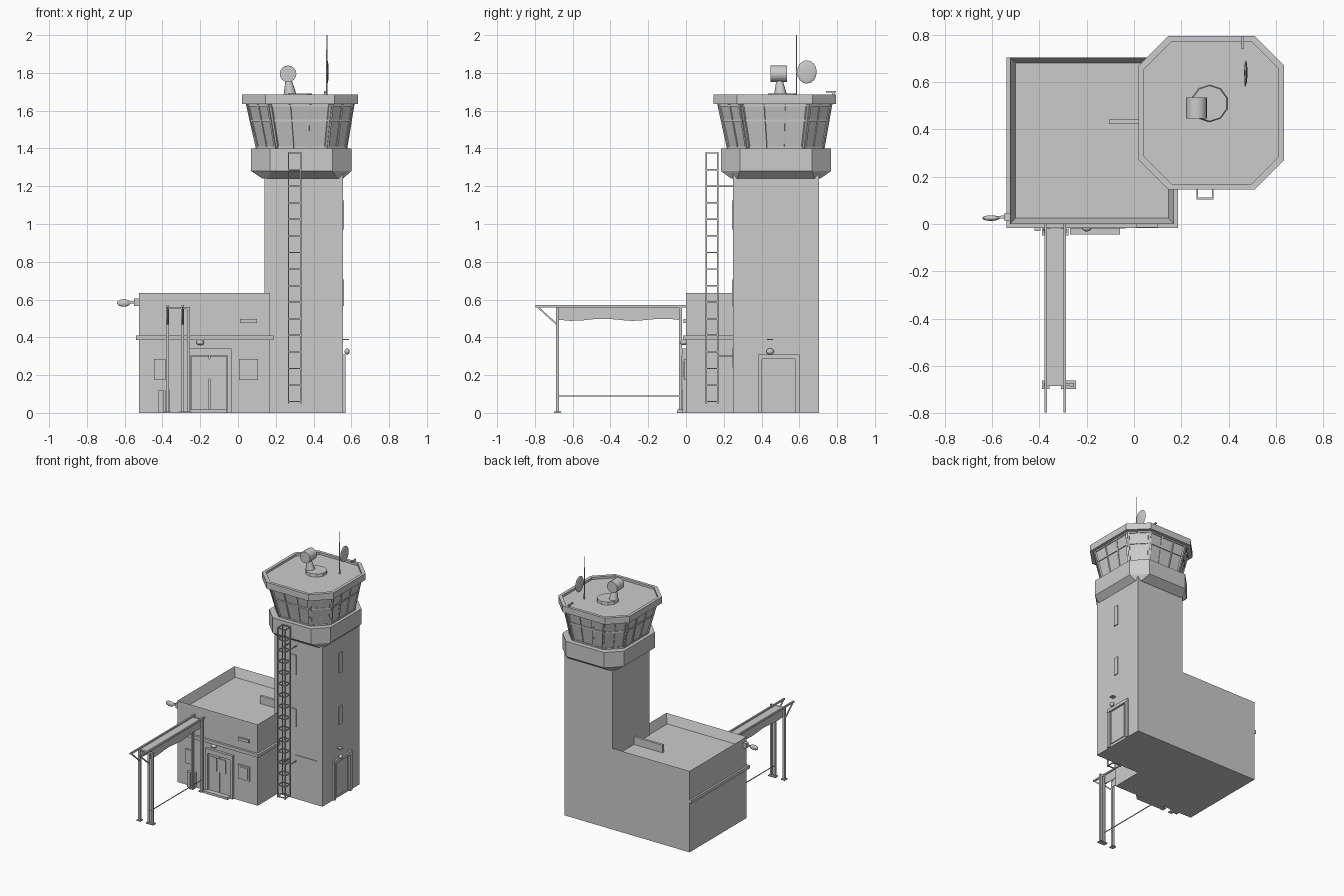
import bpy, bmesh, math
from mathutils import Vector, Matrix

if "Cube" in bpy.data.objects:
    bpy.data.objects.remove(bpy.data.objects["Cube"])


def finish(name, bm, smooth=False):
    bmesh.ops.recalc_face_normals(bm, faces=bm.faces)
    me = bpy.data.meshes.new(name)
    bm.to_mesh(me)
    bm.free()
    ob = bpy.data.objects.new(name, me)
    bpy.context.collection.objects.link(ob)
    if smooth:
        bpy.context.view_layer.objects.active = ob
        ob.select_set(True)
        bpy.ops.object.shade_smooth_by_angle(angle=math.radians(40))
        ob.select_set(False)
    return ob


def add_box(bm, x0, x1, y0, y1, z0, z1):
    m = Matrix.Translation(((x0 + x1) / 2, (y0 + y1) / 2, (z0 + z1) / 2))
    return bmesh.ops.create_cube(bm, size=1, matrix=m @ Matrix.Diagonal((x1 - x0, y1 - y0, z1 - z0, 1)))


def boxes(name, *dims):
    bm = bmesh.new()
    for d in dims:
        add_box(bm, *d)
    return finish(name, bm)


def beams(name, pairs, w, d=None):
    """Square bars between pairs of points."""
    bm = bmesh.new()
    for a, b in pairs:
        a, b = Vector(a), Vector(b)
        q = (b - a).to_track_quat('Z', 'Y').to_matrix().to_4x4()
        m = Matrix.Translation((a + b) / 2) @ q @ Matrix.Diagonal((w, d or w, (b - a).length, 1))
        bmesh.ops.create_cube(bm, size=1, matrix=m)
    return finish(name, bm)


def cone(name, a, b, r1, r2, n=12, smooth=True):
    a, b = Vector(a), Vector(b)
    m = Matrix.Translation((a + b) / 2) @ (b - a).to_track_quat('Z', 'Y').to_matrix().to_4x4()
    bm = bmesh.new()
    bmesh.ops.create_cone(bm, cap_ends=True, segments=n, radius1=r1, radius2=r2,
                          depth=(b - a).length, matrix=m)
    return finish(name, bm, smooth)


def ball(name, loc, scale):
    bm = bmesh.new()
    bmesh.ops.create_uvsphere(bm, u_segments=14, v_segments=8, radius=1,
                              matrix=Matrix.Translation(loc) @ Matrix.Diagonal((*scale, 1)))
    return finish(name, bm, True)


def octagon(x0, x1, y0, y1, c, z):
    """Rectangle with chamfered corners, starting on the front edge."""
    return [Vector((x, y, z)) for x, y in (
        (x0 + c, y0), (x1 - c, y0), (x1, y0 + c), (x1, y1 - c),
        (x1 - c, y1), (x0 + c, y1), (x0, y1 - c), (x0, y0 + c))]


def loft(name, rings):
    bm = bmesh.new()
    rs = [[bm.verts.new(p) for p in r] for r in rings]
    for a, b in zip(rs, rs[1:]):
        for i in range(8):
            j = (i + 1) % 8
            bm.faces.new((a[i], a[j], b[j], b[i]))
    bm.faces.new(rs[0][::-1])
    bm.faces.new(rs[-1])
    return finish(name, bm)


# Annex with a sunken flat roof behind a parapet
bm = bmesh.new()
add_box(bm, -0.525, 0.17, 0, 0.705, 0, 0.635)
bm.faces.ensure_lookup_table()
top = max(bm.faces, key=lambda f: f.calc_center_median().z)
bmesh.ops.inset_region(bm, faces=[top], thickness=0.035)
bmesh.ops.translate(bm, verts=top.verts, vec=(0, 0, -0.07))
finish("annex", bm)
boxes("annex_ledge", (-0.54, 0.187, -0.017, 0.02, 0.385, 0.41),
      (-0.54, -0.51, 0, 0.705, 0.385, 0.41), (0.15, 0.187, 0, 0.26, 0.385, 0.41))
boxes("roof_duct", (-0.105, 0.15, 0.422, 0.442, 0.56, 0.625))

# Tower shaft
boxes("tower_shaft", (0.14, 0.555, 0.25, 0.705, 0, 1.27))

# Control cab: flared base ring, outward leaning glazing, roof slab with rim
loft("cab_base", [octagon(0.13, 0.555, 0.24, 0.71, 0.03, 1.24),
                  octagon(0.07, 0.60, 0.185, 0.768, 0.1, 1.28),
                  octagon(0.07, 0.60, 0.185, 0.768, 0.1, 1.40)])
low = octagon(0.103, 0.57, 0.225, 0.725, 0.1, 1.395)
high = octagon(0.048, 0.61, 0.172, 0.768, 0.115, 1.64)
loft("cab_glazing", [low, high])
loft("cab_roof", [octagon(0.02, 0.635, 0.145, 0.795, 0.125, 1.635),
                  octagon(0.02, 0.635, 0.145, 0.795, 0.125, 1.685),
                  octagon(0.043, 0.612, 0.168, 0.772, 0.117, 1.685),
                  octagon(0.043, 0.612, 0.168, 0.772, 0.117, 1.668)])
bars = []
for i in range(8):
    j = (i + 1) % 8
    at = lambda s, t: low[i].lerp(low[j], s).lerp(high[i].lerp(high[j], s), t)
    for s in ((0.03, 1 / 3, 2 / 3, 0.97) if i % 2 == 0 else (0.04, 0.5, 0.96)):
        bars.append((at(s, 0.02), at(s, 0.98)))
    for t in (0.04, 0.62, 0.95):
        bars.append((at(0.02, t), at(0.98, t)))
beams("cab_window_frames", bars, 0.011)

# Roof equipment
cone("radar_base", (0.32, 0.51, 1.66), (0.32, 0.51, 1.69), 0.08, 0.075, 10, False)
cone("radar_stand", (0.275, 0.5, 1.685), (0.268, 0.495, 1.76), 0.034, 0.017)
cone("radar_drum", (0.265, 0.447, 1.795), (0.265, 0.535, 1.795), 0.044, 0.044, 16)
cone("antenna_mast", (0.47, 0.585, 1.66), (0.47, 0.585, 2.0), 0.004, 0.003, 6)
ball("dish", (0.473, 0.64, 1.805), (0.007, 0.052, 0.062))
beams("dish_arm", [((0.47, 0.585, 1.78), (0.47, 0.63, 1.80))], 0.006)
beams("roof_spike", [((0.46, 0.74, 1.70), (0.46, 0.795, 1.70)), ((0.46, 0.78, 1.67), (0.46, 0.78, 1.705))], 0.01)

# Caged ladder
lx, ly = (0.267, 0.333), (0.108, 0.168)
parts = [((x, y, 0.05), (x, y, 1.38)) for x in lx for y in ly]
for k in range(16):
    z = 0.06 + k * 0.0877
    parts += [((lx[0], y, z), (lx[1], y, z)) for y in ly]
    parts += [((x, ly[0], z), (x, ly[1], z)) for x in lx]
beams("ladder", parts, 0.007)
beams("ladder_brackets", [((x, 0.168, z), (x, 0.255, z)) for x in lx for z in (0.3, 1.2)], 0.006)

# Narrow shaft windows on the front and right side
for k, (z0, z1) in enumerate(((0.565, 0.705), (0.97, 1.125))):
    boxes(f"shaft_window_front_{k}", (0.288, 0.332, 0.243, 0.26, z0, z1))
    boxes(f"shaft_window_right_{k}", (0.54, 0.562, 0.447, 0.487, z0, z1))

# Wall panel on the front of the shaft
boxes("wall_panel", (0.325, 0.51, 0.245, 0.26, 0.24, 0.345))

# Side door
boxes("side_door_frame", (0.54, 0.568, 0.38, 0.402, 0, 0.31),
      (0.54, 0.568, 0.578, 0.6, 0, 0.31), (0.54, 0.57, 0.38, 0.6, 0.285, 0.31))
boxes("side_door", (0.54, 0.561, 0.415, 0.56, 0.02, 0.28))
ball("side_door_lamp", (0.578, 0.445, 0.325), (0.014, 0.02, 0.016))
boxes("side_door_hood", (0.54, 0.587, 0.43, 0.46, 0.385, 0.391))

# Front double door
boxes("front_door_frame", (-0.27, -0.25, -0.018, 0.01, 0, 0.34),
      (-0.055, -0.035, -0.018, 0.01, 0, 0.34), (-0.27, -0.035, -0.02, 0.01, 0.305, 0.34))
boxes("front_door", (-0.245, -0.153, -0.008, 0.01, 0.01, 0.3), (-0.149, -0.06, -0.008, 0.01, 0.01, 0.3))
boxes("front_door_windows", (-0.235, -0.175, -0.013, 0, 0.18, 0.285), (-0.165, -0.1, -0.013, 0, 0.18, 0.285))
boxes("front_door_step", (-0.27, -0.06, -0.045, 0.01, 0, 0.018))
ball("front_door_lamp", (-0.2, -0.012, 0.373), (0.022, 0.02, 0.015))

# Front window, vent and utility boxes
boxes("front_window_frame", (0.005, 0.105, -0.01, 0.01, 0.175, 0.285))
boxes("front_window_pane", (0.018, 0.092, -0.014, 0.01, 0.188, 0.272))
boxes("front_vent", (0.01, 0.1, -0.014, 0.01, 0.475, 0.498))
boxes("utility_boxes", (-0.445, -0.385, -0.015, 0.01, 0.175, 0.285),
      (-0.42, -0.395, -0.03, 0.01, 0, 0.12), (-0.385, -0.36, -0.03, 0.01, 0, 0.12))

# Flood lamp on the left wall
boxes("flood_lamp_plate", (-0.55, -0.52, 0.015, 0.045, 0.565, 0.605))
beams("flood_lamp_arm", [((-0.59, 0.028, 0.585), (-0.53, 0.03, 0.585))], 0.012)
ball("flood_lamp", (-0.605, 0.025, 0.582), (0.037, 0.012, 0.02))

# Walkway gantry: rails, posts, braces, sagging side sheets
rails = (-0.373, -0.293)
beams("gantry_rails", [((x, -0.797, 0.565), (x, 0.005, 0.565)) for x in rails], 0.012)
beams("gantry_braces", [((x, -0.79, 0.565), (x, -0.685, 0.47)) for x in rails], 0.008)
posts = [(-0.373, -0.68), (-0.293, -0.68), (-0.262, -0.68), (-0.373, -0.03), (-0.293, -0.03)]
beams("gantry_posts", [((x, y, 0), (x, y, 0.56)) for x, y in posts], 0.016)
boxes("gantry_feet", *[(x - 0.016, x + 0.016, y - 0.018, y + 0.018, 0, 0.008) for x, y in posts])
beams("gantry_cross_bars", [((-0.373, y, 0.555), (-0.262 if y < -0.5 else -0.293, y, 0.555))
                            for y in (-0.68, -0.03)], 0.012)
beams("gantry_low_rod", [((-0.293, -0.68, 0.09), (-0.293, -0.03, 0.09))], 0.005)
bm = bmesh.new()
prev = None
for k in range(11):
    y = -0.675 + k * 0.0655
    z = 0.493 - 0.006 * math.sin(k * 1.3)
    row = [bm.verts.new(p) for p in ((-0.37, y, z), (-0.37, y, 0.56), (-0.296, y, 0.56), (-0.296, y, z))]
    if prev:
        for i in range(3):
            bm.faces.new((prev[i], prev[i + 1], row[i + 1], row[i]))
    prev = row
sheet = finish("gantry_sheet", bm)
sheet.modifiers.new("thickness", 'SOLIDIFY').thickness = 0.004
